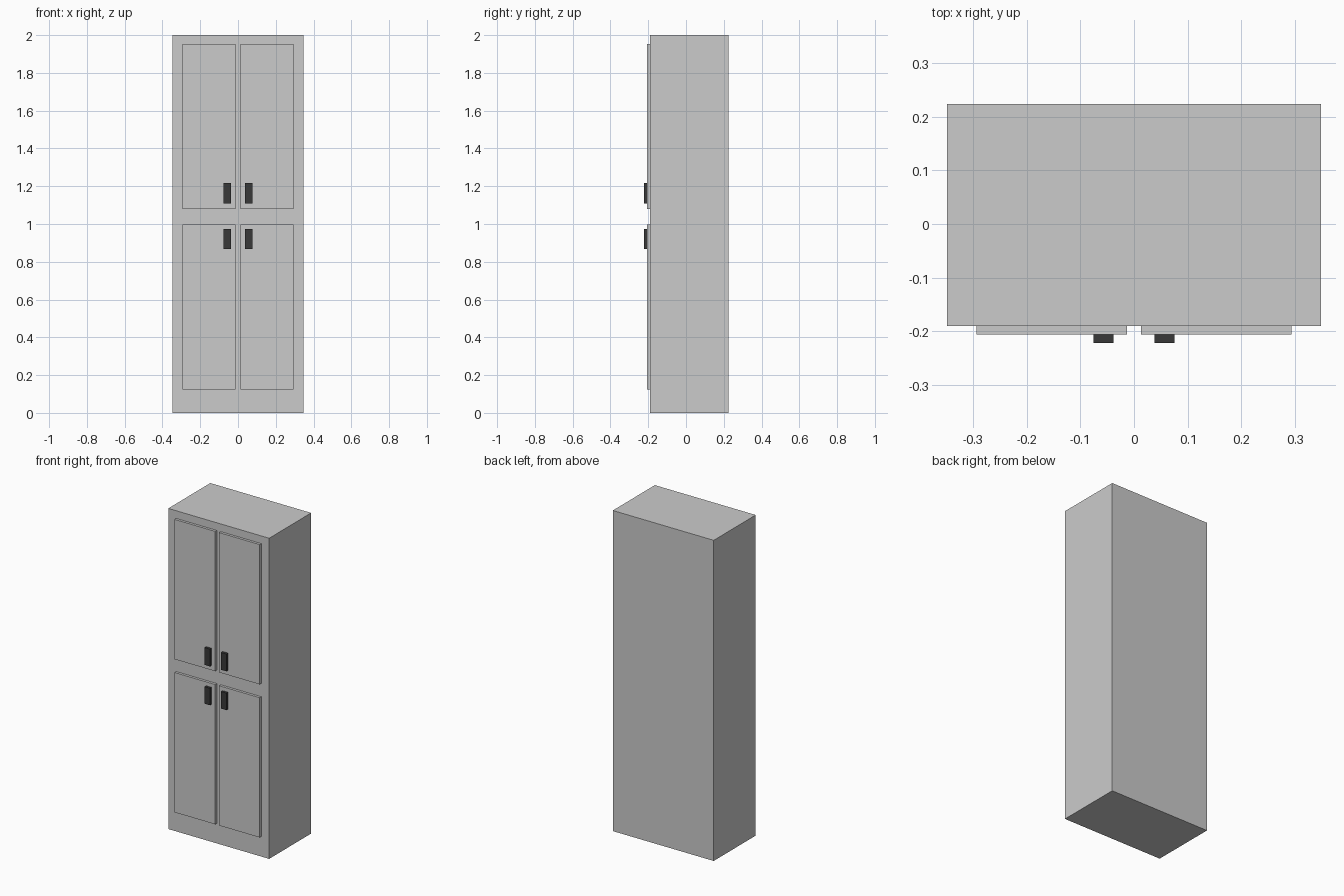
import bpy

if "Cube" in bpy.data.objects:
    bpy.data.objects.remove(bpy.data.objects["Cube"])

dark = bpy.data.materials.new("dark_handle")
dark.diffuse_color = (0.04, 0.04, 0.04, 1)
dark.use_nodes = True
dark.node_tree.nodes["Principled BSDF"].inputs["Base Color"].default_value = dark.diffuse_color


def box(name, x, y, z, material=None):
    """Box spanning the given (min, max) ranges."""
    spans = (x, y, z)
    bpy.ops.mesh.primitive_cube_add(size=1, location=[(a + b) / 2 for a, b in spans])
    obj = bpy.context.object
    obj.name = name
    obj.scale = [b - a for a, b in spans]
    bpy.ops.object.transform_apply(location=False, rotation=False, scale=True)
    if material:
        obj.data.materials.append(material)
    return obj


# Cabinet body
FRONT, DOOR_FRONT, HANDLE_FRONT = -0.19, -0.206, -0.222
box("cabinet_body", (-0.348, 0.348), (FRONT, 0.224), (0, 2))

# Two rows of paired doors, each with a handle near the centre line
rows = {
    "upper": ((1.08, 1.952), (1.109, 1.217)),
    "lower": ((0.125, 0.997), (0.867, 0.973)),
}
for row, (door_z, handle_z) in rows.items():
    for side, s in (("left", -1), ("right", 1)):
        door_x = sorted((s * 0.0135, s * 0.2935))
        handle_x = sorted((s * 0.038, s * 0.0755))
        box(f"{row}_{side}_door", door_x, (DOOR_FRONT, FRONT), door_z)
        box(f"{row}_{side}_handle", handle_x, (HANDLE_FRONT, DOOR_FRONT), handle_z, dark)
